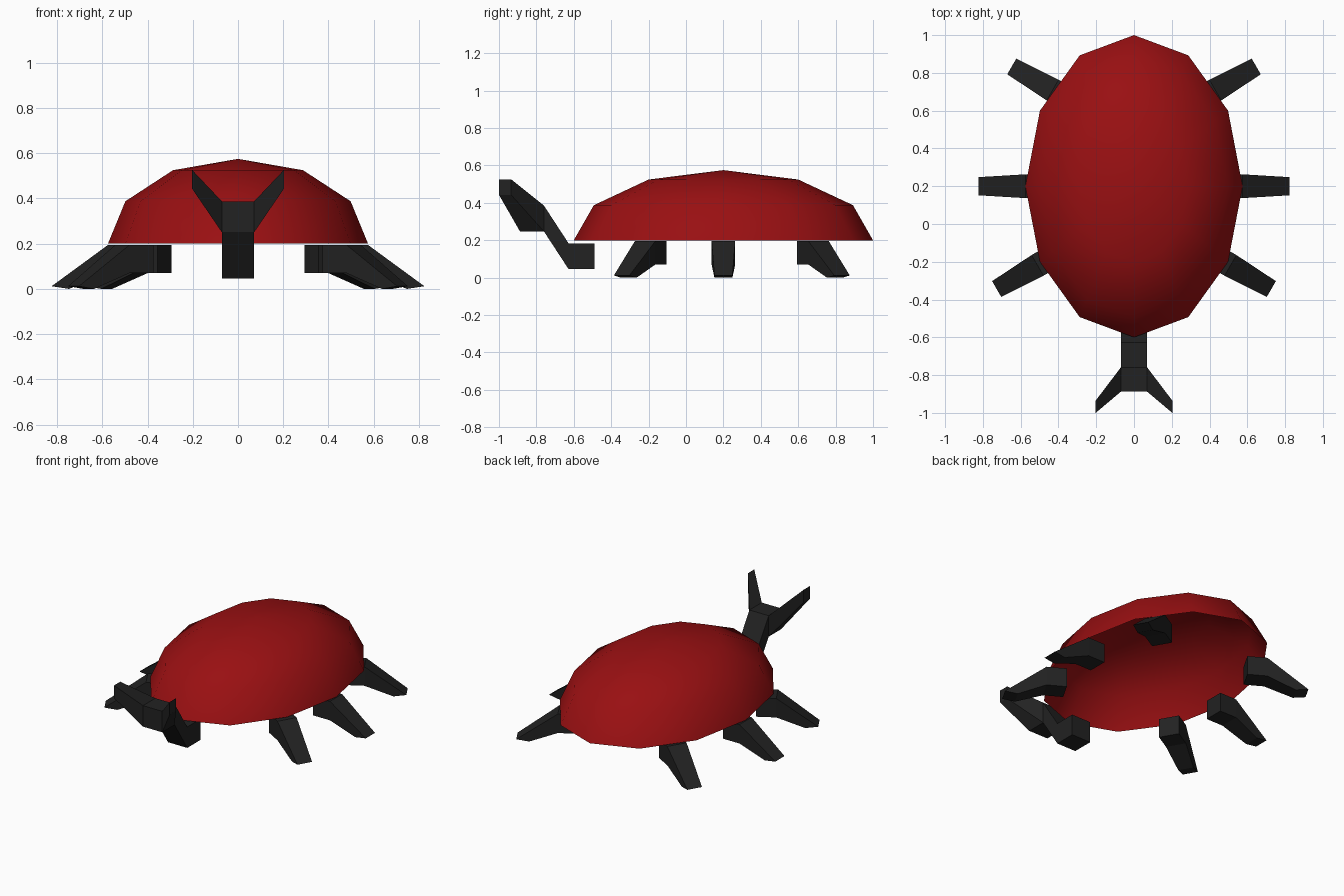
import bpy, bmesh, math
from mathutils import Matrix, Vector

if "Cube" in bpy.data.objects:
    bpy.data.objects.remove(bpy.data.objects["Cube"])


def material(name, rgb):
    m = bpy.data.materials.new(name)
    m.diffuse_color = (*rgb, 1)
    m.use_nodes = True
    m.node_tree.nodes["Principled BSDF"].inputs["Base Color"].default_value = m.diffuse_color
    return m


RED = material("shell red", (0.32, 0.005, 0.006))
BLACK = material("body black", (0.016, 0.016, 0.016))


def finish(bm, name, mat):
    bmesh.ops.recalc_face_normals(bm, faces=bm.faces[:])
    me = bpy.data.meshes.new(name)
    bm.to_mesh(me)
    bm.free()
    me.materials.append(mat)
    ob = bpy.data.objects.new(name, me)
    bpy.context.collection.objects.link(ob)
    return ob


def loft(bm, sections):
    """Skin a chain of four-point sections and cap both ends."""
    rings = [[bm.verts.new(p) for p in s] for s in sections]
    for a, b in zip(rings, rings[1:]):
        for i in range(4):
            j = (i + 1) % 4
            bm.faces.new((a[i], a[j], b[j], b[i]))
    bm.faces.new(rings[0])
    bm.faces.new(rings[-1])


# Shell: open, twelve-sided half ellipsoid
bm = bmesh.new()
rings = []
for lat in (0, 30, 60):
    r, h = math.cos(math.radians(lat)), math.sin(math.radians(lat))
    rings.append([bm.verts.new((0.575 * r * math.sin(k * math.pi / 6),
                                0.2 + 0.8 * r * math.cos(k * math.pi / 6),
                                0.2 + 0.375 * h)) for k in range(12)])
apex = bm.verts.new((0, 0.2, 0.575))
for k in range(12):
    n = (k + 1) % 12
    for a, b in zip(rings, rings[1:]):
        bm.faces.new((a[n], a[k], b[k], b[n]))
    bm.faces.new((rings[2][n], rings[2][k], apex))
shell = finish(bm, "shell", RED)
if sum(f.normal.z for f in shell.data.polygons) < 0:
    shell.data.flip_normals()
for f in shell.data.polygons:
    f.use_smooth = True

# Neck and head: square section stepping forward and up
bm = bmesh.new()
loft(bm, [[(-0.07, y, z), (0.07, y, z), (0.07, y, z + 0.138), (-0.07, y, z + 0.138)]
          for y, z in ((-0.49, 0.046), (-0.628, 0.046), (-0.76, 0.248), (-0.888, 0.248))])
finish(bm, "neck_and_head", BLACK)

# Mandibles: tapered prongs growing from the sides of the head
for side, label in ((-1, "left"), (1, "right")):
    bm = bmesh.new()
    loft(bm, [[(side * x, y0, z0), (side * x, y1, z0), (side * x, y1, z1), (side * x, y0, z1)]
              for x, y0, y1, z0, z1 in ((0.07, -0.76, -0.888, 0.248, 0.386),
                                        (0.203, -0.935, -1.0, 0.443, 0.526))])
    finish(bm, "mandible_" + label, BLACK)

# Legs: (position, root x, root y, angle); hip block, then a tapered shin.
# Each section is bottom s, bottom z, top s, top z, half width.
LEG = ((0, 0.07, 0, 0.195, 0.063),
       (0.122, 0.07, 0.122, 0.195, 0.063),
       (0.295, 0.0, 0.372, 0.012, 0.048))
for pos, x, y, angle in (("front", 0.405, -0.158, -30), ("middle", 0.452, 0.2, 0),
                         ("back", 0.325, 0.648, 30)):
    place = Matrix.Translation((x, y, 0)) @ Matrix.Rotation(math.radians(angle), 4, 'Z')
    for side, label in ((-1, "left"), (1, "right")):
        m = Matrix.Scale(side, 4, (1, 0, 0)) @ place
        bm = bmesh.new()
        loft(bm, [[m @ Vector(p) for p in ((bs, -w, bz), (bs, w, bz), (ts, w, tz), (ts, -w, tz))]
                  for bs, bz, ts, tz, w in LEG])
        finish(bm, f"{pos}_leg_{label}", BLACK)
